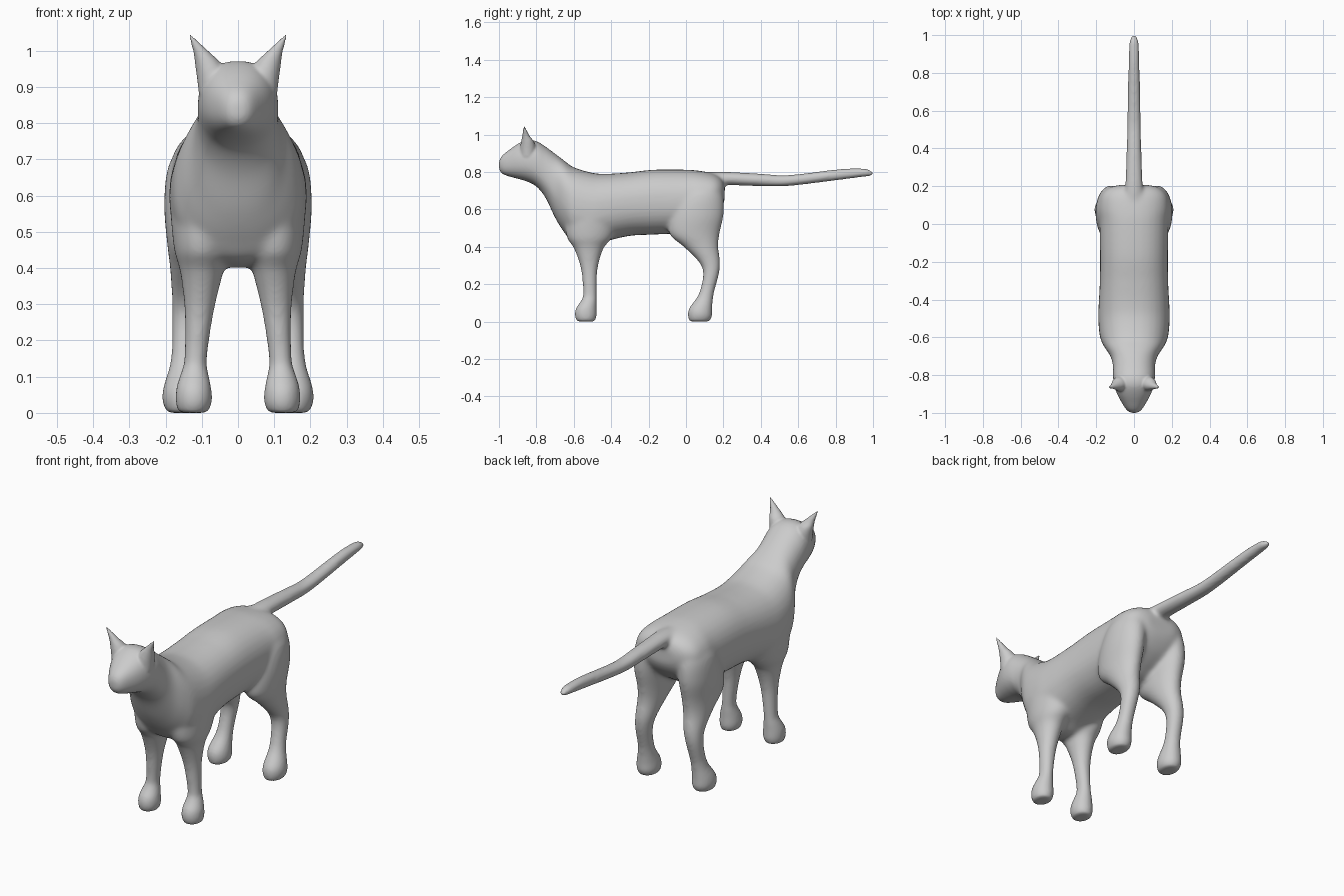
import bpy, bmesh, math
from mathutils import Vector

if "Cube" in bpy.data.objects:
    bpy.data.objects.remove(bpy.data.objects["Cube"])


def spline(rows, steps=5):
    """Catmull-Rom interpolation through rows of section numbers."""
    out = []
    n = len(rows)
    for i in range(n - 1):
        p0, p1, p2, p3 = (rows[max(0, min(n - 1, i + k))] for k in (-1, 0, 1, 2))
        for s in range(steps):
            t = s / steps
            out.append([0.5 * (2 * b + (c - a) * t + (2 * a - 5 * b + 4 * c - d) * t * t
                               + (3 * b - a - 3 * c + d) * t ** 3)
                        for a, b, c, d in zip(p0, p1, p2, p3)])
    out.append(list(rows[-1]))
    return out


def loft(bm, rows, axis, power=2.0, sides=32):
    """Closed tube. Row: position on axis, centre x, other centre, radius x, other radius."""
    rings = []
    for pos, cx, co, rx, ro in spline(rows):
        ring = []
        for k in range(sides):
            a = 2 * math.pi * k / sides
            c, s = math.cos(a), math.sin(a)
            x = cx + max(rx, 0.001) * math.copysign(abs(c) ** (2 / power), c)
            o = co + max(ro, 0.001) * math.copysign(abs(s) ** (2 / power), s)
            ring.append(bm.verts.new((x, pos, o) if axis == 'Y' else (x, o, pos)))
        rings.append(ring)
    faces = []
    for r0, r1 in zip(rings, rings[1:]):
        for k in range(sides):
            j = (k + 1) % sides
            faces.append(bm.faces.new((r0[k], r0[j], r1[j], r1[k])))
    faces.append(bm.faces.new(rings[0][::-1]))
    faces.append(bm.faces.new(rings[-1]))
    bmesh.ops.recalc_face_normals(bm, faces=faces)


def mirrored(rows, side):
    return [(p, side * x, o, rx, ro) for p, x, o, rx, ro in rows]


def make(name, bm):
    me = bpy.data.meshes.new(name)
    bm.to_mesh(me)
    bm.free()
    ob = bpy.data.objects.new(name, me)
    bpy.context.collection.objects.link(ob)
    return ob


# Head, neck and torso: y, bottom z, top z, half width
torso = [(-1.0, .812, .862, .02), (-.985, .79, .887, .04), (-.95, .776, .915, .063),
         (-.90, .763, .95, .09), (-.85, .748, .972, .107), (-.80, .722, .965, .112),
         (-.75, .66, .935, .112), (-.70, .555, .898, .125), (-.65, .475, .86, .158),
         (-.60, .42, .825, .18), (-.50, .40, .795, .19), (-.42, .43, .79, .187),
         (-.30, .458, .798, .181), (-.17, .465, .812, .18), (0, .475, .812, .183),
         (.08, .51, .805, .188), (.15, .56, .79, .175), (.19, .61, .765, .135),
         (.207, .65, .73, .08)]
torso = [(y, 0, (a + b) / 2, w, (b - a) / 2) for y, a, b, w in torso]

# Tail: y, x, z, radius x, radius z
tail = [(.05, 0, .755, .06, .04), (.2, 0, .765, .048, .036), (.4, 0, .757, .04, .034),
        (.55, 0, .754, .037, .030), (.82, 0, .786, .031, .030), (.95, 0, .796, .027, .023),
        (.985, 0, .793, .02, .017), (1.002, 0, .79, .01, .009)]

# Legs: z, x, y, radius x, radius y
front_leg = [(0, .124, -.535, .042, .05), (.03, .122, -.536, .051, .059),
             (.07, .122, -.534, .049, .056), (.11, .12, -.52, .039, .043),
             (.15, .117, -.514, .032, .037), (.28, .107, -.517, .041, .045),
             (.39, .10, -.52, .060, .079), (.46, .10, -.515, .078, .125),
             (.6, .10, -.50, .085, .14), (.70, .09, -.49, .06, .09)]
hind_leg = [(0, .155, .072, .042, .056), (.03, .155, .075, .054, .066),
            (.07, .155, .078, .052, .063), (.147, .148, .108, .038, .041),
            (.254, .142, .134, .041, .043), (.32, .135, .125, .048, .058),
            (.40, .128, .080, .060, .093), (.47, .125, .045, .071, .135),
            (.575, .125, .06, .079, .142), (.68, .115, .08, .078, .117),
            (.75, .10, .09, .05, .07)]

# Ears: z, x, y, radius x, radius y
ear = [(.88, .062, -.845, .046, .045), (.93, .07, -.845, .044, .042),
       (.965, .083, -.848, .036, .033), (.99, .097, -.855, .025, .021),
       (1.02, .117, -.861, .013, .011), (1.05, .137, -.866, .003, .003)]

bm = bmesh.new()
loft(bm, torso, 'Y', power=2.3)
loft(bm, tail, 'Y')
for side in (-1, 1):
    loft(bm, mirrored(front_leg, side), 'Z')
    loft(bm, mirrored(hind_leg, side), 'Z')
body = make("cat_body", bm)

bm = bmesh.new()
for side in (-1, 1):
    loft(bm, mirrored(ear, side), 'Z')
ears = make("ears", bm)
ears.hide_render = True
ears.hide_viewport = True


# Fuse the body, soften the joins, then blend the ears in with less smoothing
def remesh(size, iterations):
    m = body.modifiers.new("fuse", 'REMESH')
    m.mode = 'VOXEL'
    m.voxel_size = size
    m.use_smooth_shade = True
    s = body.modifiers.new("soften", 'SMOOTH')
    s.factor = 0.5
    s.iterations = iterations


remesh(.008, 18)
join = body.modifiers.new("add_ears", 'BOOLEAN')
join.operation = 'UNION'
join.object = ears
remesh(.006, 4)
